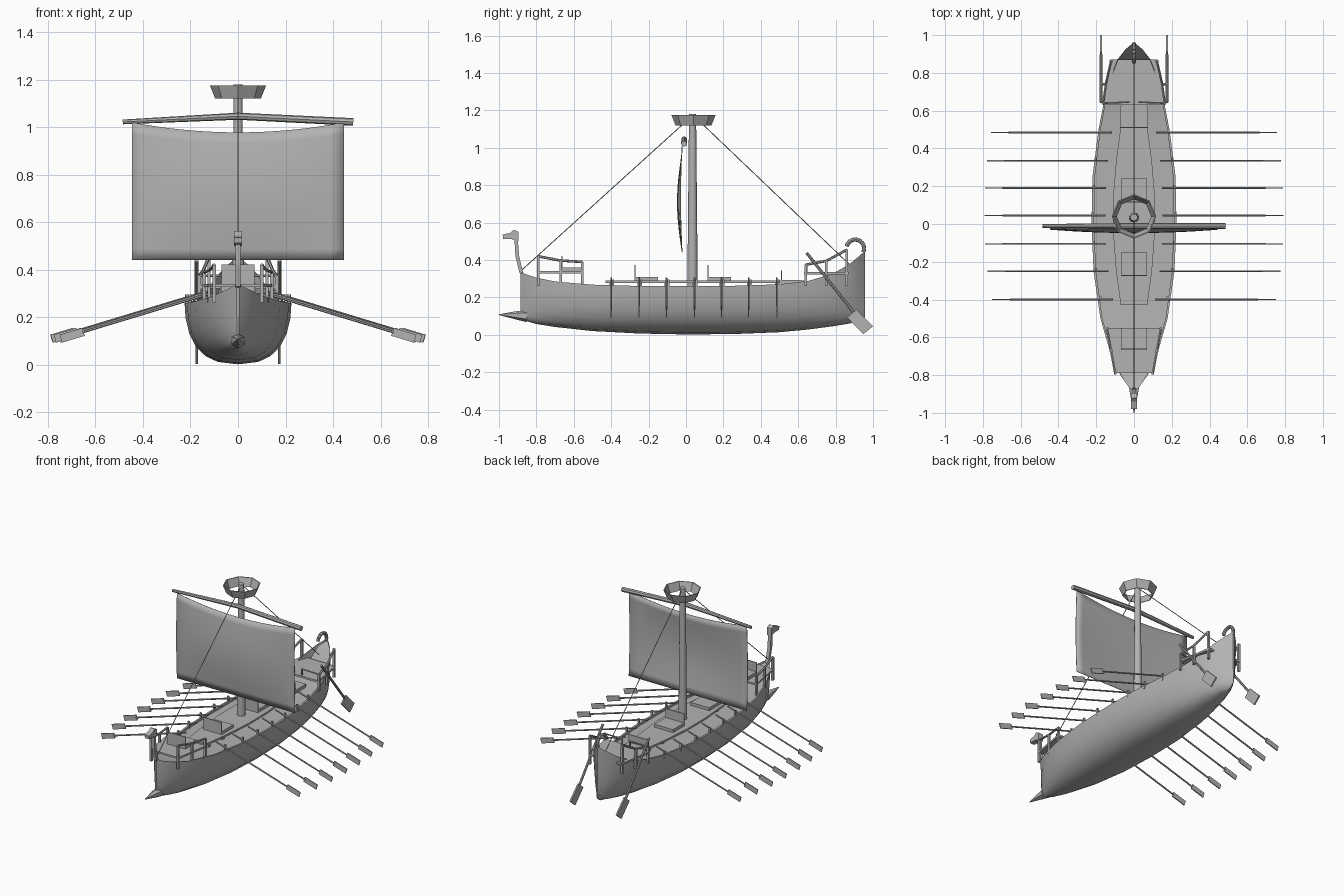
import bpy, bmesh, math
from mathutils import Vector, Matrix

if "Cube" in bpy.data.objects:
    bpy.data.objects.remove(bpy.data.objects["Cube"])

grey = bpy.data.materials.new("plain grey")
grey.diffuse_color = (0.45, 0.45, 0.45, 1)
grey.use_nodes = True
grey.node_tree.nodes["Principled BSDF"].inputs["Base Color"].default_value = grey.diffuse_color


def finish(name, bm, smooth=None):
    bmesh.ops.recalc_face_normals(bm, faces=bm.faces[:])
    me = bpy.data.meshes.new(name)
    bm.to_mesh(me)
    bm.free()
    ob = bpy.data.objects.new(name, me)
    bpy.context.collection.objects.link(ob)
    me.materials.append(grey)
    if smooth:
        bpy.ops.object.select_all(action='DESELECT')
        ob.select_set(True)
        bpy.context.view_layer.objects.active = ob
        bpy.ops.object.shade_smooth_by_angle(angle=math.radians(smooth))
    return ob


def rod(bm, a, b, r1, r2=None, sides=8):
    a, b = Vector(a), Vector(b)
    d = b - a
    m = Matrix.Translation((a + b) / 2) @ d.to_track_quat('Z', 'Y').to_matrix().to_4x4()
    bmesh.ops.create_cone(bm, cap_ends=True, segments=sides, radius1=r1,
                          radius2=r1 if r2 is None else r2, depth=d.length, matrix=m)


def chain(bm, pts, r, sides=6):
    for a, b in zip(pts, pts[1:]):
        rod(bm, a, b, r, sides=sides)


def box(bm, x0, x1, y0, y1, z0, z1):
    m = Matrix.Translation(((x0 + x1) / 2, (y0 + y1) / 2, (z0 + z1) / 2))
    bmesh.ops.create_cube(bm, size=1, matrix=m @ Matrix.Diagonal((x1 - x0, y1 - y0, z1 - z0, 1)))


def prism(bm, pts, axis, lo, hi):
    # extrude a flat outline along an axis (x: points are y,z; z: points are x,y)
    def at(p, h):
        return (h, p[0], p[1]) if axis == 'x' else (p[0], p[1], h)
    rings = [[bm.verts.new(at(p, h)) for p in pts] for h in (lo, hi)]
    bm.faces.new(rings[0])
    bm.faces.new(rings[1])
    for i in range(len(pts)):
        j = (i + 1) % len(pts)
        bm.faces.new((rings[0][i], rings[0][j], rings[1][j], rings[1][i]))


def both(pts):
    return pts + [(-x, y) for x, y in reversed(pts)]


# hull: stations of y, half width, sheer height, keel height
stations = [(-.885, .006, .34, .10), (-.86, .03, .325, .075), (-.8, .072, .305, .058),
            (-.7, .12, .285, .042), (-.5, .178, .268, .02), (-.25, .214, .261, .007),
            (0, .225, .26, .002), (.25, .22, .262, .004), (.5, .188, .27, .014),
            (.65, .158, .287, .028), (.78, .124, .325, .045), (.87, .088, .375, .06),
            (.925, .045, .42, .072), (.958, .006, .45, .095)]
section = [(1, 1), (.98, .75), (.91, .5), (.79, .29), (.6, .13), (.38, .04)]
bm = bmesh.new()
rings = []
for i, (y, w, top, keel) in enumerate(stations):
    deck = top - .014
    if 1 < i < len(stations) - 2:
        deck = min(deck, .3)
    half = [(w * .94, deck), (w * .94, top)] + [(w * s, keel + (top - keel) * t) for s, t in section]
    pts = half + [(0, keel)] + [(-x, z) for x, z in reversed(half)]
    rings.append([bm.verts.new((x, y, z)) for x, z in pts])
for a, b in zip(rings, rings[1:]):
    for k in range(len(a)):
        n = (k + 1) % len(a)
        bm.faces.new((a[k], a[n], b[n], b[k]))
bm.faces.new(rings[0])
bm.faces.new(rings[-1])
finish("hull", bm, 35)

# ram at the waterline
bm = bmesh.new()
rod(bm, (0, -.85, .1), (0, -.9, .104), .032, .024, 6)
rod(bm, (0, -.9, .104), (0, -1, .108), .024, .002, 6)
finish("ram", bm)

# figurehead with neck and beast head
bm = bmesh.new()
prism(bm, [(-.868, .32), (-.89, .33), (-.912, .42), (-.918, .52), (-.9, .52), (-.892, .42)], 'x', -.011, .011)
prism(bm, [(-.895, .5), (-.935, .512), (-.978, .512), (-.98, .535), (-.94, .545), (-.92, .562), (-.895, .55)],
      'x', -.017, .017)
finish("figurehead", bm)

# curled stern ornament
bm = bmesh.new()
curl = [(0, .905 + .048 * math.cos(a), .462 + .048 * math.sin(a))
        for a in [math.radians(-25 + 24 * k) for k in range(9)]]
chain(bm, curl, .011, 8)
finish("stern_curl", bm, 40)

# central walkway on short supports
bm = bmesh.new()
prism(bm, both([(.07, .63), (.075, .48), (.095, .33), (.11, .15), (.11, -.05), (.095, -.25), (.07, -.43)]),
      'z', .277, .29)
for y in (-.4, -.25, -.105, .045, .19, .335, .485):
    box(bm, -.065, .065, y - .01, y + .01, .24, .28)
finish("walkway", bm)

# hatches with upright open lids: y start, y end, base height
for n, (y0, y1, z) in enumerate([(.12, .24, .29), (-.27, -.15, .29), (-.66, -.55, .34)]):
    bm = bmesh.new()
    box(bm, -.07, .07, y0, y1, z, z + .02)
    box(bm, -.07, .07, y0 - .006, y0, z, z + .082)
    finish("hatch_%d" % n, bm)
bm = bmesh.new()
box(bm, -.075, .075, .51, .62, .27, .292)
box(bm, -.075, .075, .507, .513, .28, .345)
finish("aft_hatch", bm)

# raised end platforms
bm = bmesh.new()
prism(bm, both([(.105, -.79), (.145, -.55)]), 'z', .328, .34)
finish("bow_platform", bm)
bm = bmesh.new()
prism(bm, both([(.165, .63), (.125, .87)]), 'z', .322, .335)
finish("stern_platform", bm)

# platform railings: x, y, top height of each post
for name, posts in (("bow_railing", [(.1, -.79, .42), (.122, -.67, .397), (.142, -.555, .39)]),
                    ("stern_railing", [(.163, .64, .375), (.147, .75, .395), (.122, .86, .455)])):
    bm = bmesh.new()
    for s in (-1, 1):
        for x, y, z in posts:
            box(bm, s * x - .007, s * x + .007, y - .007, y + .007, .262, z)
        chain(bm, [(s * x, y, z) for x, y, z in posts], .007)
        if name == "stern_railing":
            rod(bm, (s * .163, .64, .375), (s * .03, .645, .375), .005, sides=6)
            box(bm, s * .03 - .005, s * .03 + .005, .64, .65, .33, .378)
    finish(name, bm)

# mast
bm = bmesh.new()
rod(bm, (0, .035, .24), (0, .035, 1.18), .028, .019, 10)
finish("mast", bm, 40)

# lookout basket, open ring
bm = bmesh.new()
ring = [[bm.verts.new((r * math.sin(k * math.pi / 4), .04 + r * math.cos(k * math.pi / 4), z)) for k in range(8)]
        for r, z in ((.118, 1.175), (.096, 1.12), (.091, 1.12), (.112, 1.175))]
for j in range(4):
    a, b = ring[j], ring[(j + 1) % 4]
    for k in range(8):
        n = (k + 1) % 8
        bm.faces.new((a[k], a[n], b[n], b[k]))
finish("lookout_basket", bm)

# yard, slightly bent
bm = bmesh.new()
rod(bm, (-.485, -.01, 1.022), (0, -.01, 1.046), .01, .015)
rod(bm, (0, -.01, 1.046), (.485, -.01, 1.022), .015, .016)
finish("yard", bm, 40)

# billowing sail
bm = bmesh.new()
NX, NZ = 16, 12
grid = []
for i in range(NX + 1):
    u = -1 + 2 * i / NX
    top = .978 + .042 * u * u
    col = []
    for j in range(NZ + 1):
        t = j / NZ
        y = -.022 - (.008 + .018 * (1 - u * u)) * math.sin(math.pi * t)
        col.append(bm.verts.new((.445 * u, y, .44 + (top - .44) * t)))
    grid.append(col)
for i in range(NX):
    for j in range(NZ):
        bm.faces.new((grid[i][j], grid[i + 1][j], grid[i + 1][j + 1], grid[i][j + 1]))
sail = finish("sail", bm, 40)
thick = sail.modifiers.new("thickness", 'SOLIDIFY')
thick.thickness = .003

# stays
bm = bmesh.new()
rod(bm, (0, -.885, .34), (0, .03, 1.168), .0025, sides=6)
rod(bm, (0, .875, .375), (0, .045, 1.168), .0025, sides=6)
finish("stays", bm)

# rowing oars with upright blades, and their thole pins: y, inner x
for n, (y, x) in enumerate([(-.4, .112), (-.25, .137), (-.105, .15), (.045, .152),
                            (.19, .15), (.335, .139), (.485, .118)]):
    bm = bmesh.new()
    for s in (-1, 1):
        p = Vector((s * x, y, .302))
        d = Vector((s * .633, 0, -.192))
        rod(bm, p, p + d * .86, .0055, sides=6)
        m = Matrix.Translation(p + d * .925) @ Matrix.Rotation(s * math.atan2(.192, .633), 4, 'Y')
        bmesh.ops.create_cube(bm, size=1, matrix=m @ Matrix.Diagonal((.1, .006, .035, 1)))
        gx = s * (x + .065)
        box(bm, gx - .006, gx + .006, y + .006, y + .016, .245, .295)
    finish("oar_pair_%d" % n, bm)

# steering oars
bm = bmesh.new()
for s in (-1, 1):
    x = s * .174
    rod(bm, (x, .645, .438), (x, .895, .122), .008, sides=8)
    prism(bm, [(.862, .092), (.91, .135), (1, .046), (.948, .003)], 'x', x - .005, x + .005)
    rod(bm, (s * .135, .74, .318), (s * .18, .74, .318), .008, sides=6)
finish("steering_oars", bm)
